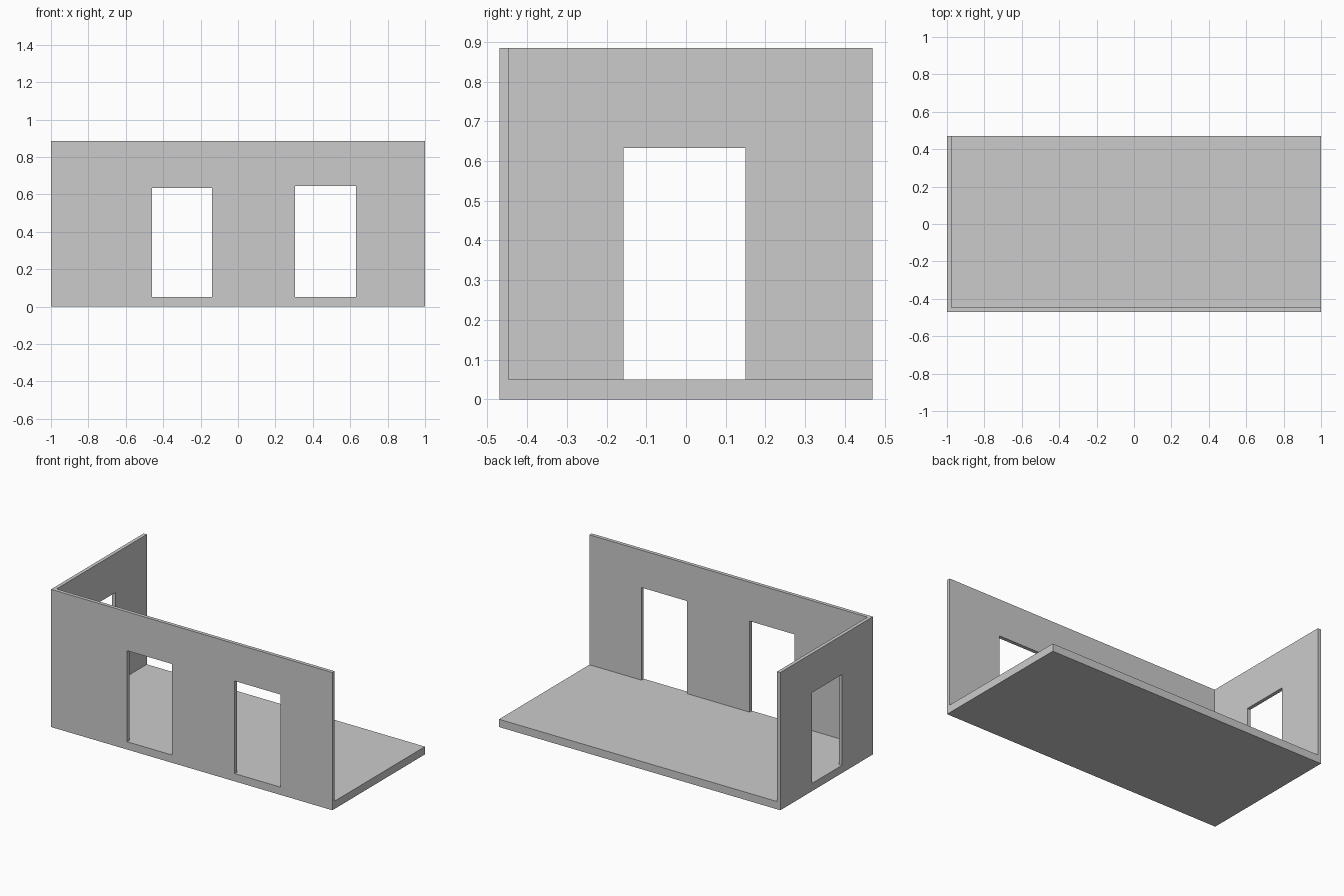
import bpy, bmesh
from mathutils import Vector

if "Cube" in bpy.data.objects:
    bpy.data.objects.remove(bpy.data.objects["Cube"])

X, Y = 1.0, 0.47          # half sizes of the floor
FLOOR, TOP, T = 0.05, 0.885, 0.023


def extrude_profile(name, points, direction):
    """Make a solid from one planar outline pushed along a direction."""
    bm = bmesh.new()
    face = bm.faces.new([bm.verts.new(p) for p in points])
    result = bmesh.ops.extrude_face_region(bm, geom=[face], use_keep_orig=True)
    moved = [g for g in result["geom"] if isinstance(g, bmesh.types.BMVert)]
    bmesh.ops.translate(bm, verts=moved, vec=Vector(direction))
    bmesh.ops.recalc_face_normals(bm, faces=bm.faces)
    mesh = bpy.data.meshes.new(name)
    bm.to_mesh(mesh)
    bm.free()
    obj = bpy.data.objects.new(name, mesh)
    bpy.context.collection.objects.link(obj)
    return obj


def wall_outline(start, end, doors):
    """Wall outline standing on the floor, notched by (left, right, top) doors."""
    outline = [(start, TOP), (start, FLOOR)]
    for left, right, top in doors:
        outline += [(left, FLOOR), (left, top), (right, top), (right, FLOOR)]
    return outline + [(end, FLOOR), (end, TOP)]


# Floor slab
extrude_profile("floor", [(-X, -Y, 0), (X, -Y, 0), (X, Y, 0), (-X, Y, 0)],
                (0, 0, FLOOR))

# Front wall with two doorways
front = wall_outline(-X, X, [(-0.46, -0.14, 0.635), (0.305, 0.63, 0.645)])
extrude_profile("front_wall", [(u, -Y, z) for u, z in front], (0, T, 0))

# Left wall with one doorway, butting against the front wall
side = wall_outline(-Y + T, Y, [(-0.157, 0.15, 0.633)])
extrude_profile("left_wall", [(-X, u, z) for u, z in side], (T, 0, 0))
